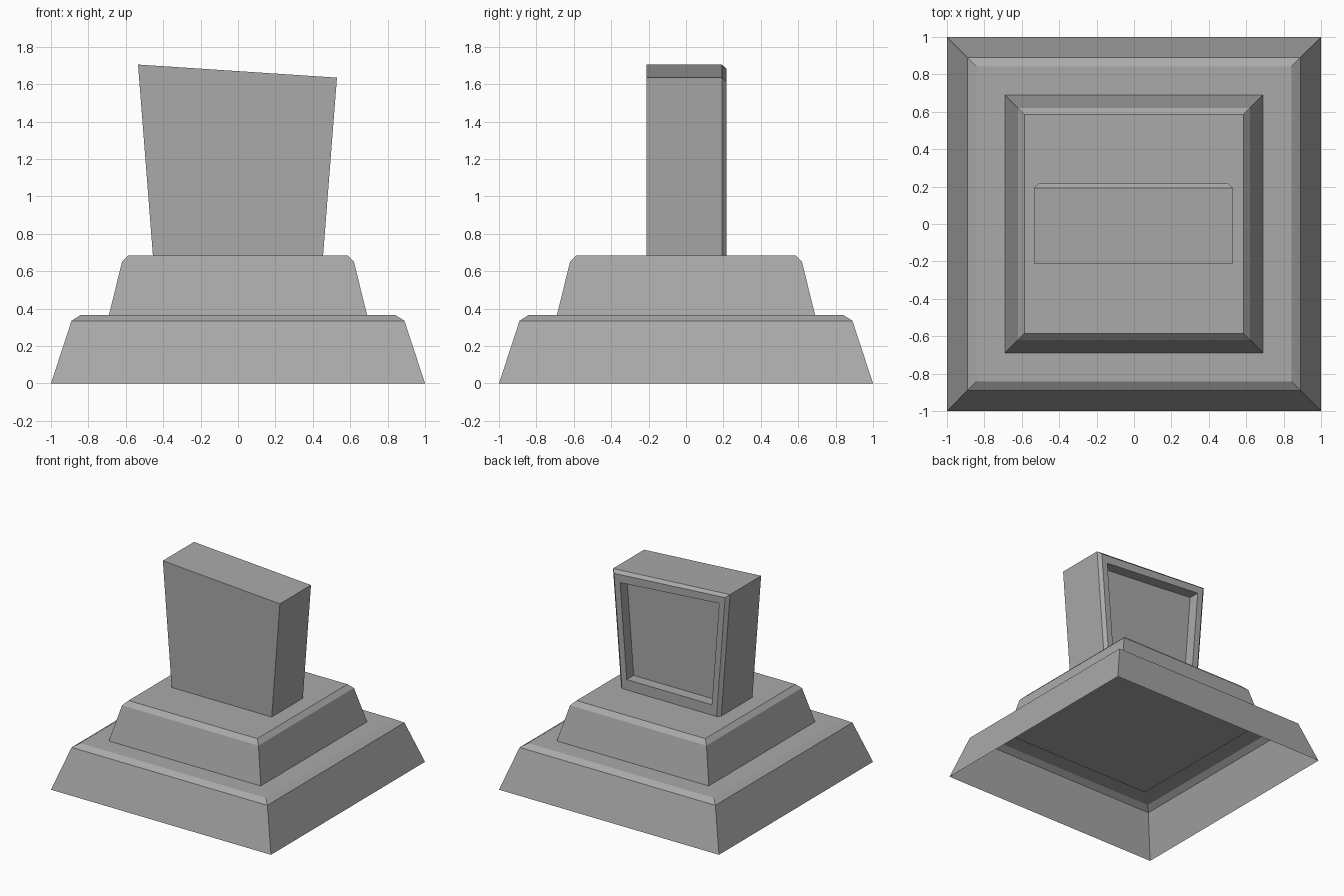
import bpy, bmesh

cube = bpy.data.objects.get("Cube")
if cube:
    bpy.data.objects.remove(cube, do_unlink=True)

grey = bpy.data.materials.new("stone_grey")
grey.use_nodes = True
tone = (0.4, 0.4, 0.4, 1)
grey.diffuse_color = tone
grey.node_tree.nodes["Principled BSDF"].inputs["Base Color"].default_value = tone


def loft(name, loops, cap_start=True):
    """Skin a series of four-cornered loops and cap the ends."""
    bm = bmesh.new()
    rings = [[bm.verts.new(p) for p in loop] for loop in loops]
    for a, b in zip(rings, rings[1:]):
        for i in range(4):
            j = (i + 1) % 4
            bm.faces.new((a[i], a[j], b[j], b[i]))
    bm.faces.new(rings[-1])
    if cap_start:
        bm.faces.new(rings[0][::-1])
    mesh = bpy.data.meshes.new(name)
    bm.to_mesh(mesh)
    bm.free()
    mesh.materials.append(grey)
    obj = bpy.data.objects.new(name, mesh)
    bpy.context.collection.objects.link(obj)
    return obj


def square(r, z):
    return [(-r, -r, z), (r, -r, z), (r, r, z), (-r, r, z)]


def slab_outline(y, side=0, top=0, bottom=0):
    """Flared outline with a sloping top, inset from each edge."""
    def half_width(z):
        return 0.455 + (z - 0.685) * 0.078 - side
    low = 0.685 + bottom
    high, short = 1.705 - top, 1.635 - top
    return [(-half_width(low), y, low), (-half_width(high), y, high),
            (half_width(short), y, short), (half_width(low), y, low)]


# Lower tier: a hollow shell, open underneath
loft("lower_tier", [square(1, 0), square(0.89, 0.335), square(0.843, 0.365)],
     cap_start=False)

# Upper tier: closed, sunk slightly through the lower one
loft("upper_tier", [square(0.693, 0.355), square(0.62, 0.65),
                    square(0.585, 0.685)])

# Headstone: chamfered rear rim around a recessed panel
loft("headstone", [slab_outline(-0.212),
                   slab_outline(0.192),
                   slab_outline(0.217, 0.025, 0.023),
                   slab_outline(0.217, 0.075, 0.085, 0.085),
                   slab_outline(0.127, 0.075, 0.085, 0.085)])
